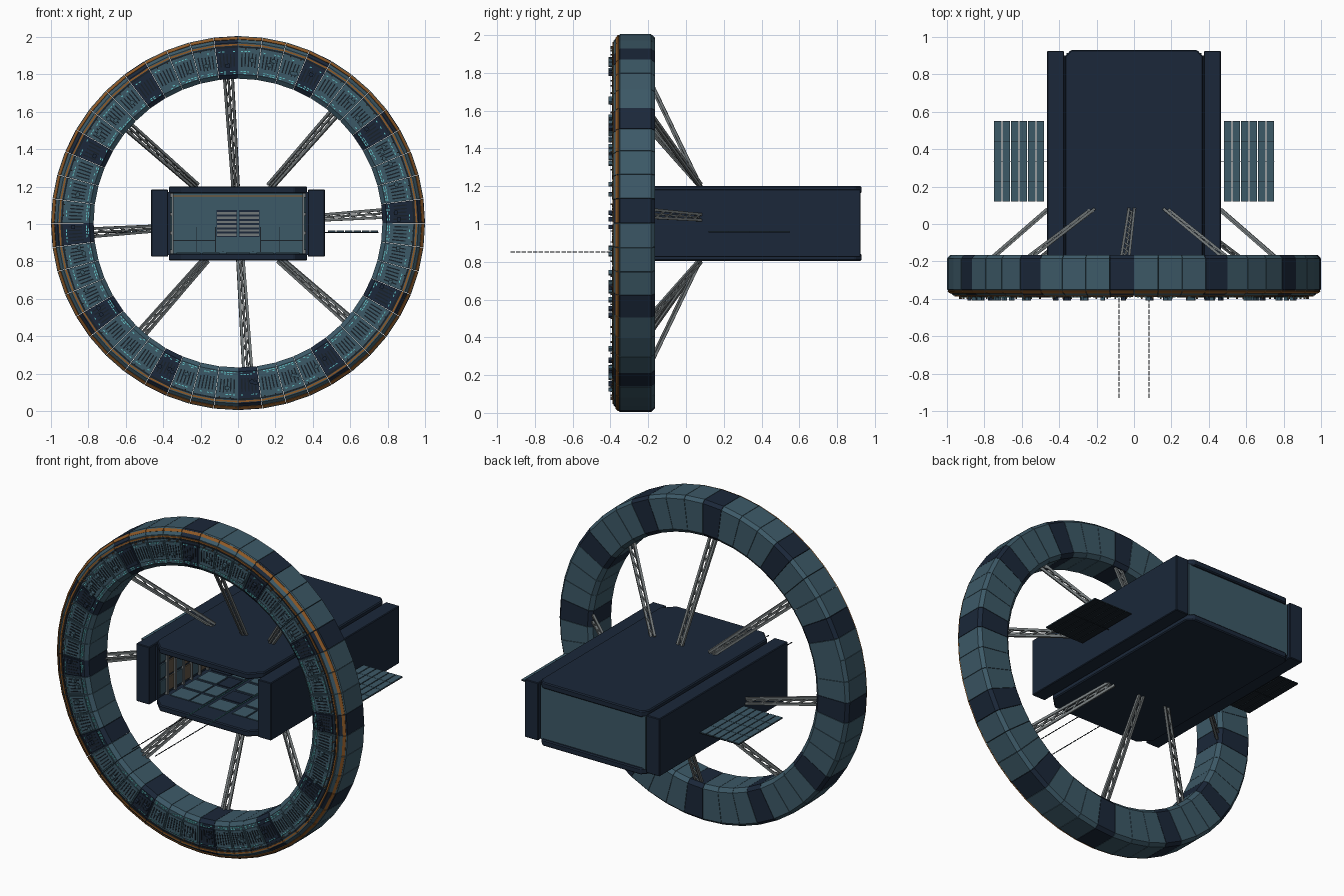
import bpy, bmesh, math, random
from mathutils import Matrix, Vector

random.seed(4)
if "Cube" in bpy.data.objects:
    bpy.data.objects.remove(bpy.data.objects["Cube"], do_unlink=True)


def material(name, r, g, b):
    m = bpy.data.materials.new(name)
    m.use_nodes = True
    m.diffuse_color = (r, g, b, 1)
    m.node_tree.nodes["Principled BSDF"].inputs["Base Color"].default_value = (r, g, b, 1)
    return m


TEAL, NAVY, DARK, GREY, ORANGE, CYAN, BROWN = range(7)
MATS = [material("hull teal", .046, .1, .136), material("hull navy", .0105, .0205, .041),
        material("dark trim", .009, .015, .022), material("strut grey", .17, .19, .195),
        material("orange line", .27, .1, .02), material("cyan light", .12, .55, .57),
        material("brown panel", .12, .09, .06)]
CENTRE = Matrix.Translation((0, 0, 1.005))
SEGMENTS = 48
STEP = math.tau / SEGMENTS


def spin(angle):
    """Local x = radial, y = depth, z = along the ring."""
    return CENTRE @ Matrix.Rotation(-angle, 4, 'Y')


def finish(bm, name, bevel=0):
    bmesh.ops.recalc_face_normals(bm, faces=bm.faces)
    me = bpy.data.meshes.new(name)
    bm.to_mesh(me)
    bm.free()
    for m in MATS:
        me.materials.append(m)
    ob = bpy.data.objects.new(name, me)
    bpy.context.collection.objects.link(ob)
    if bevel:
        mod = ob.modifiers.new("bevel", 'BEVEL')
        mod.width, mod.segments = bevel, 1


def box(bm, lo, hi, mat, frame=Matrix()):
    lo, hi = Vector(lo), Vector(hi)
    m = frame @ Matrix.Translation((lo + hi) / 2) @ Matrix.Diagonal((*(hi - lo), 1))
    for v in bmesh.ops.create_cube(bm, size=1, matrix=m)["verts"]:
        for f in v.link_faces:
            f.material_index = mat


def bar(bm, a, b, width, mat):
    d = b - a
    m = Matrix.Translation((a + b) / 2) @ d.to_track_quat('Z', 'Y').to_matrix().to_4x4()
    h = width / 2
    box(bm, (-h, -h, -d.length / 2), (h, h, d.length / 2), mat, m)


def sweep(bm, profile, start, end, mat):
    """Wedge of a (radius, y) profile between two angles."""
    ends = [[bm.verts.new(spin(a) @ Vector((r, y, 0))) for r, y in profile] for a in (start, end)]
    n = len(profile)
    faces = [bm.faces.new(ends[0]), bm.faces.new(ends[1][::-1])]
    for i in range(n):
        j = (i + 1) % n
        faces.append(bm.faces.new((ends[0][i], ends[1][i], ends[1][j], ends[0][j])))
    for f in faces:
        f.material_index = mat


# Habitat ring: wedge segments, every fourth one navy
rim = [(.965, -.383), (1, -.35), (1, -.185), (.982, -.165),
       (.795, -.165), (.772, -.185), (.772, -.365), (.795, -.383)]
bm = bmesh.new()
for i in range(SEGMENTS):
    sweep(bm, rim, i * STEP + .0012, (i + 1) * STEP - .0012, TEAL if i % 4 else NAVY)
finish(bm, "ring_segments")

# Trim bands round the front of the ring
bands = [("ring_outer_band", DARK, [(.938, -.38), (.938, -.387), (.947, -.387), (.947, -.38)]),
         ("ring_front_line", ORANGE, [(.95, -.38), (.95, -.388), (.959, -.388), (.959, -.38)]),
         ("ring_edge_line", ORANGE, [(.98, -.366), (.983, -.372), (.996, -.36), (.993, -.353)])]
for name, mat, profile in bands:
    bm = bmesh.new()
    for i in range(SEGMENTS):
        sweep(bm, profile, i * STEP + .002, (i + 1) * STEP - .002, mat)
    finish(bm, name)

# Raised face panels with flush slots, blocks and window lights
panels, slots, blocks, lights = [bmesh.new() for _ in range(4)]
for i in range(SEGMENTS):
    base = TEAL if i % 4 else NAVY
    sweep(panels, [(.818, -.38), (.818, -.39), (.925, -.39), (.925, -.38)],
          (i + .06) * STEP, (i + .94) * STEP, base)
    for k in range(5):
        f = spin((i + .18 + .16 * k) * STEP)
        a = random.uniform(.828, .838)
        box(slots, (a, -.392, -.0035), (a + .072, -.385, .0035), DARK, f)
        if random.random() < .2:
            r = random.uniform(.83, .88)
            box(blocks, (r, -.41, -.011), (r + .02, -.385, .011), base, f)
        if k % 3 == 0 and i % 2:
            box(blocks, (.93, -.4, -.003), (.937, -.38, .003), BROWN, f)
        for r, y in ((.798, -.388), (.808, -.388), (.916, -.393)):
            if random.random() < .6:
                box(lights, (r, y, -.006), (r + .005, -.38, .006), CYAN, f)
finish(panels, "ring_face_panels")
finish(slots, "ring_slots")
finish(blocks, "ring_blocks")
finish(lights, "ring_lights")

# Lattice spokes from the ring to the hull
bm = bmesh.new()
for i in range(8):
    a = math.radians(3.75 + 45 * i)
    ray = Vector((math.cos(a), 0, math.sin(a)))
    reach = min(.465 / max(abs(ray.x), .001), .195 / max(abs(ray.z), .001))
    inner = CENTRE @ (ray * reach + Vector((0, .08, 0)))
    outer = CENTRE @ (ray * .8 + Vector((0, -.21, 0)))
    side = Vector((-ray.z, 0, ray.x)) * .02
    depth = (outer - inner).cross(side).normalized() * .012
    rails = [side, -side]
    for r in rails:
        bar(bm, inner + r * .75, outer + r * 1.1, .014, GREY)
    n = max(4, round((outer - inner).length / .07))
    for k in range(n):
        p, q = inner.lerp(outer, k / n), inner.lerp(outer, (k + 1) / n)
        bar(bm, p + side * .9, q - side * .9, .008, GREY)
    bar(bm, inner + depth, outer + depth, .01, GREY)
finish(bm, "spokes")

# Hull roof and floor slabs with clipped corners
for name, z in (("hull_roof", 1.163), ("hull_floor", .805)):
    bm = bmesh.new()
    half = [(.30, -.34), (.37, -.27), (.37, .895), (.338, .93)]
    outline = half + [(-x, y) for x, y in reversed(half)]
    face = bm.faces.new([bm.verts.new((x, y, z)) for x, y in outline])
    up = bmesh.ops.extrude_face_region(bm, geom=[face])["geom"]
    bmesh.ops.translate(bm, vec=(0, 0, .038), verts=[v for v in up if isinstance(v, bmesh.types.BMVert)])
    for f in bm.faces:
        f.material_index = NAVY
    finish(bm, name, .006)

# Side pods and inner walls
for name, s in (("left", 1), ("right", -1)):
    bm = bmesh.new()
    x = sorted((s * .373, s * .465))
    box(bm, (x[0], -.34, .825), (x[1], .925, 1.184), NAVY)
    finish(bm, name + "_side_pod", .004)
    bm = bmesh.new()
    x = sorted((s * .36, s * .378))
    box(bm, (x[0], -.28, .835), (x[1], .9, 1.17), NAVY)
    for k in range(14):
        y = -.26 + k * .08
        x = sorted((s * .352, s * .361))
        for z in (.86, .96, 1.06):
            box(bm, (x[0], y, z), (x[1], y + .055, z + .085), BROWN if k % 2 else TEAL)
        x = sorted((s * .345, s * .361))
        box(bm, (x[0], y + .058, .84), (x[1], y + .072, 1.165), GREY)
    finish(bm, name + "_inner_wall")

# Rear wall, with a louvred vent and lines on the inside
bm = bmesh.new()
box(bm, (-.362, .87, .838), (.362, .915, 1.168), TEAL)
box(bm, (-.35, .862, 1.148), (.35, .871, 1.152), ORANGE)
for s in (-1, 1):
    box(bm, (s * .06 - .055, .864, .93), (s * .06 + .055, .871, 1.075), NAVY)
    for k in range(6):
        z = .936 + k * .023
        box(bm, (s * .06 - .052, .858, z), (s * .06 + .052, .866, z + .012), GREY)
    for x in (.12, .22, .35):
        box(bm, (s * x - .002, .864, .85), (s * x + .002, .871, .985), DARK)
    box(bm, (s * .235 - .115, .864, .91), (s * .235 + .115, .871, .914), DARK)
finish(bm, "rear_wall")

# Deck tiles inside the hull, set between navy walkways
bm = bmesh.new()
for x, w in ((-.33, .13), (-.19, .09), (-.065, .13), (.1, .09), (.2, .13)):
    for j in range(8):
        y = -.2 + j * .135
        box(bm, (x, y, .84), (x + w, y + .115, .847), NAVY if (j + round(x * 9)) % 4 == 0 else TEAL)
finish(bm, "deck_tiles")

# Dashed approach guides, dark outside and lit over the deck
bm = bmesh.new()
for s in (-1, 1):
    for k in range(56):
        y = -.93 + k * .03
        box(bm, (s * .08 - .002, y, .85), (s * .08 + .002, y + .024, .854), DARK if y < -.42 else CYAN)
finish(bm, "approach_guides")

# Slatted solar wings with dark undersides
for name, s in (("left", 1), ("right", -1)):
    bm = bmesh.new()
    for i in range(6):
        x = sorted((s * (.481 + i * .0455), s * (.521 + i * .0455)))
        box(bm, (x[0], .12, .955), (x[1], .55, .96), DARK)
        for j in range(4):
            y = .12 + j * .1075
            box(bm, (x[0], y, .9595), (x[1], y + .1055, .964), TEAL)
    box(bm, (min(s * .46, s * .75), .333, .953), (max(s * .46, s * .75), .336, .956), DARK)
    finish(bm, name + "_solar_wing")
